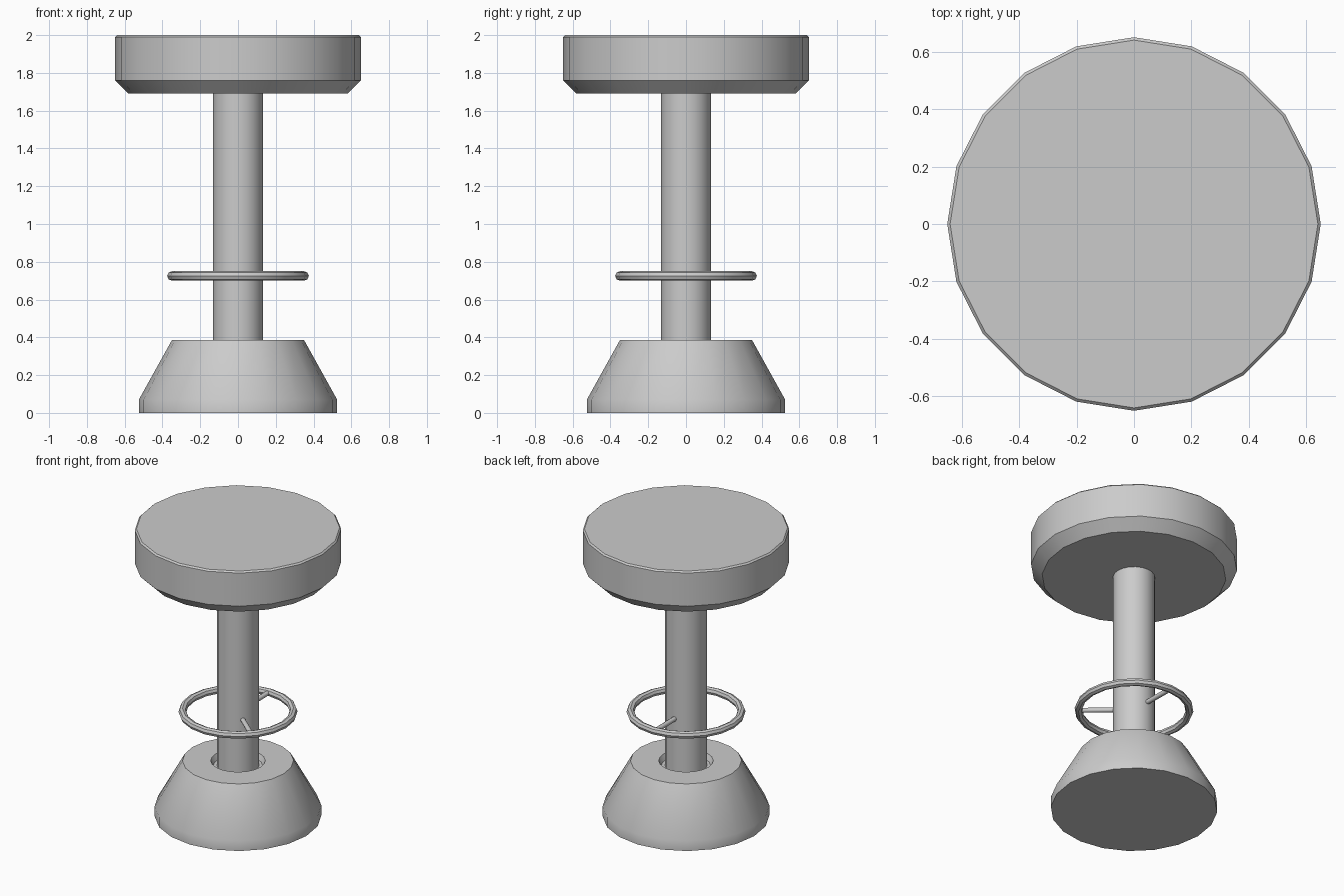
import bpy, bmesh, math

if "Cube" in bpy.data.objects:
    bpy.data.objects.remove(bpy.data.objects["Cube"])

SIDES = 20


def finish(name, bm):
    bmesh.ops.recalc_face_normals(bm, faces=bm.faces)
    mesh = bpy.data.meshes.new(name)
    bm.to_mesh(mesh)
    bm.free()
    obj = bpy.data.objects.new(name, mesh)
    bpy.context.collection.objects.link(obj)
    bpy.ops.object.select_all(action='DESELECT')
    bpy.context.view_layer.objects.active = obj
    obj.select_set(True)
    bpy.ops.object.shade_smooth_by_angle(angle=math.radians(30))
    return obj


def lathe(name, profile, closed=False):
    """Revolve (radius, z) points; open profiles get flat end caps."""
    bm = bmesh.new()
    rings = []
    for r, z in profile:
        rings.append([bm.verts.new((r * math.cos(a), r * math.sin(a), z))
                      for a in (2 * math.pi * i / SIDES for i in range(SIDES))])
    pairs = list(zip(rings, rings[1:]))
    if closed:
        pairs.append((rings[-1], rings[0]))
    else:
        bm.faces.new(rings[0])
        bm.faces.new(rings[-1])
    for lo, hi in pairs:
        for i in range(SIDES):
            j = (i + 1) % SIDES
            bm.faces.new((lo[i], lo[j], hi[j], hi[i]))
    return finish(name, bm)


# Padded seat with a wide lower chamfer and a fine top edge
lathe("seat", [(0.58, 1.69), (0.65, 1.76), (0.65, 1.99), (0.64, 2.0)])

# Central column
lathe("column", [(0.132, 0.34), (0.132, 1.695)])

# Flared base with a recessed collar around the column
lathe("base", [(0.525, 0), (0.525, 0.07), (0.35, 0.385),
               (0.172, 0.385), (0.155, 0.35)])

# Foot ring
RING_Z, RING_R, TUBE = 0.725, 0.35, 0.025
lathe("foot_ring", [(RING_R + TUBE * math.cos(2 * math.pi * k / 8),
                     RING_Z + TUBE * math.sin(2 * math.pi * k / 8))
                    for k in range(8)], closed=True)

# Two struts joining the ring to the column
for n, deg in enumerate((-41, 91), 1):
    a = math.radians(deg)
    mid = (0.11 + RING_R) / 2
    bpy.ops.mesh.primitive_cylinder_add(
        vertices=8, radius=0.016, depth=RING_R - 0.11,
        location=(mid * math.cos(a), mid * math.sin(a), RING_Z),
        rotation=(0, math.pi / 2, a))
    bpy.context.object.name = f"ring_strut_{n}"
    bpy.ops.object.shade_smooth_by_angle(angle=math.radians(50))
